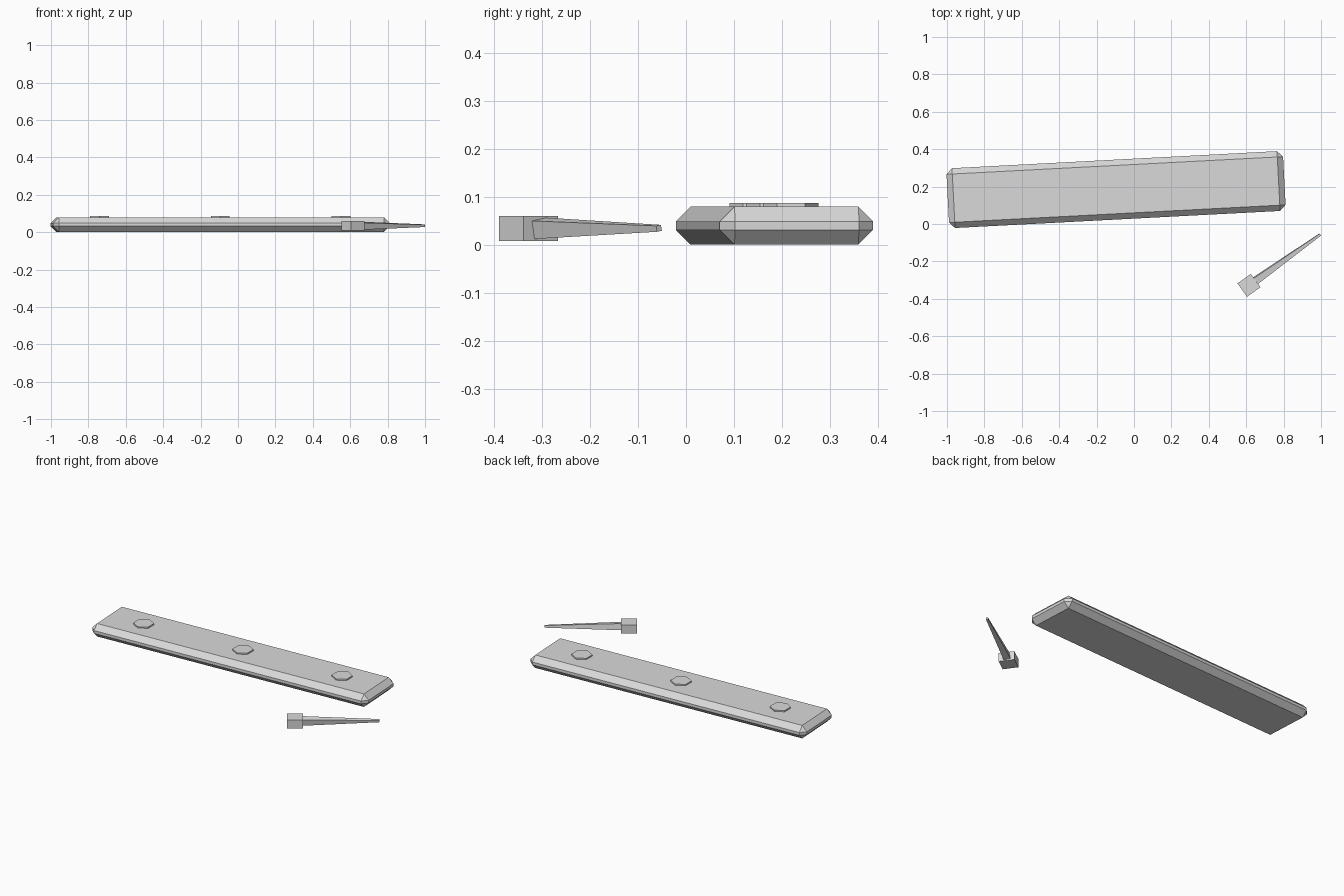
import bpy, bmesh, math
from mathutils import Matrix, Vector

if "Cube" in bpy.data.objects:
    bpy.data.objects.remove(bpy.data.objects["Cube"])

grey = bpy.data.materials.new("light_grey")
grey.diffuse_color = (0.7, 0.7, 0.7, 1)
grey.use_nodes = True
grey.node_tree.nodes["Principled BSDF"].inputs["Base Color"].default_value = grey.diffuse_color


def finish(name, bm, loc, rot_z):
    """Turn a bmesh into a flat-shaded object placed on the ground plane."""
    bmesh.ops.recalc_face_normals(bm, faces=bm.faces)
    mesh = bpy.data.meshes.new(name)
    bm.to_mesh(mesh)
    bm.free()
    mesh.materials.append(grey)
    obj = bpy.data.objects.new(name, mesh)
    obj.location = loc
    obj.rotation_euler.z = rot_z
    bpy.context.collection.objects.link(obj)
    return obj


def box(name, size, loc, rot_z, bevel=0.0):
    bm = bmesh.new()
    bmesh.ops.create_cube(bm, size=1, matrix=Matrix.Diagonal((*size, 1)))
    obj = finish(name, bm, loc, rot_z)
    if bevel:
        mod = obj.modifiers.new("chamfer", "BEVEL")
        mod.width = bevel
        mod.segments = 1
    return obj


# Chamfered plank
box("plank", (1.802, 0.32, 0.079), (-0.096, 0.184, 0.0405), math.radians(3), 0.031)

# Hexagonal studs along the plank
for i in (-1, 0, 1):
    bm = bmesh.new()
    bmesh.ops.create_cone(bm, cap_ends=True, segments=6, radius1=0.058,
                          radius2=0.058, depth=0.086)
    finish("stud", bm, (-0.095 + 0.645 * i, 0.183 + 0.035 * i, 0.045), 0)

# Nail head
aim = math.radians(35.5)
head = Vector((0.6145, -0.328, 0.035))
box("nail_head", (0.088, 0.088, 0.052), head, aim)

# Tapered square nail shaft, rolled a little about its length
length = 0.425
bm = bmesh.new()
roll = Matrix.Rotation(math.radians(10), 4, "X")
turn = Matrix.Rotation(math.radians(90), 4, "Y")
bmesh.ops.create_cone(bm, cap_ends=True, segments=4, radius1=0.027, radius2=0.0088,
                      depth=length,
                      matrix=roll @ turn @ Matrix.Rotation(math.radians(45), 4, "Z"))
along = Vector((math.cos(aim), math.sin(aim), 0))
start = head + along * 0.043
shaft = finish("nail_shaft", bm, start + along * length / 2, aim)
# create_cone may already align its corners to the axes' diagonals: square it up
flat = max(abs(v.co.z) for v in shaft.data.vertices)
if flat > 0.0255:
    shaft.data.transform(Matrix.Rotation(math.radians(45), 4, "X"))
